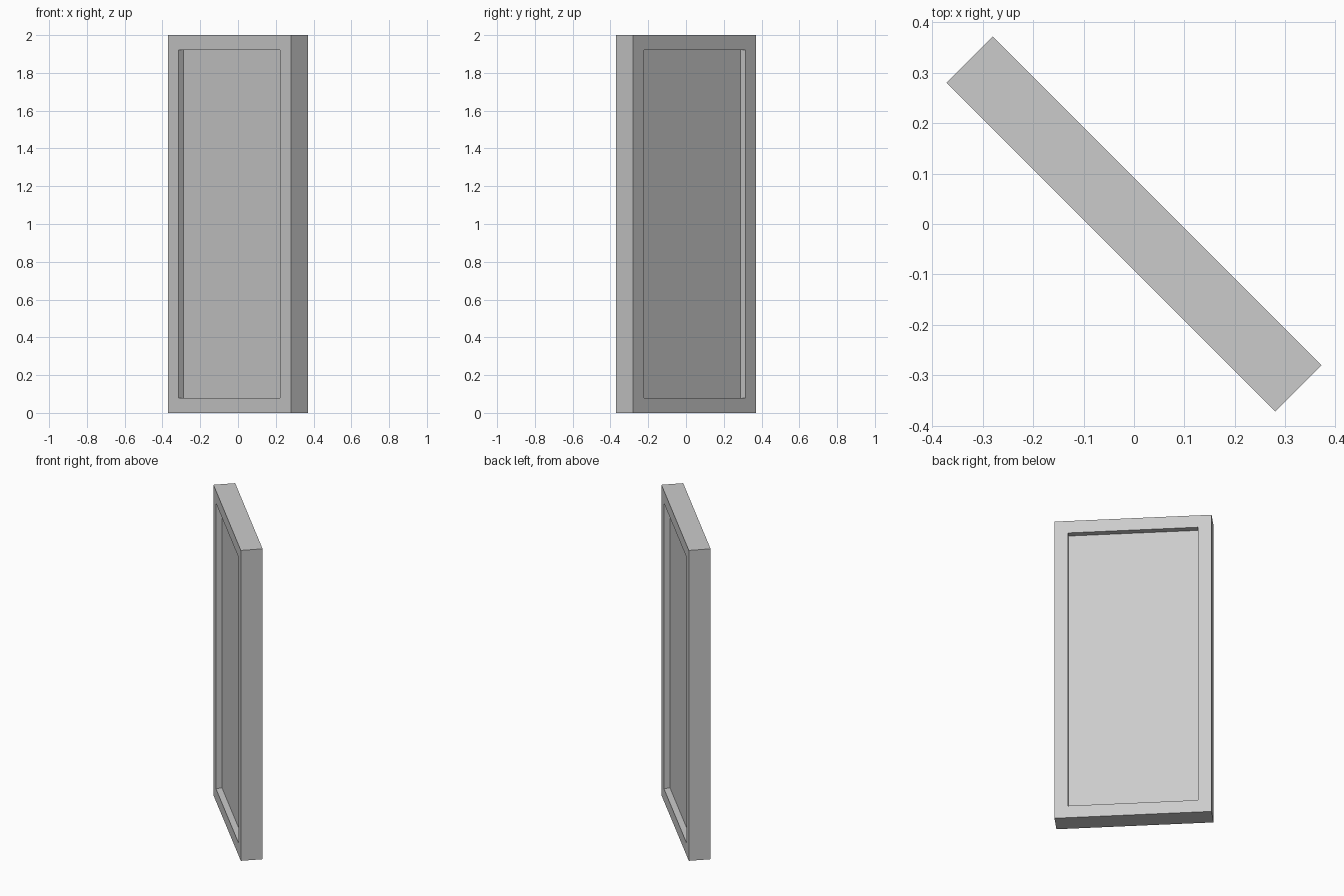
import bpy, bmesh
from math import radians
from mathutils import Matrix

if "Cube" in bpy.data.objects:
    bpy.data.objects.remove(bpy.data.objects["Cube"])

WIDTH, THICK, HEIGHT = 0.921, 0.129, 2.0
BORDER, RECESS = 0.08, 0.037

# Slab standing on the ground
bm = bmesh.new()
bmesh.ops.create_cube(bm, size=1, matrix=Matrix.Translation((0, 0, HEIGHT / 2))
                      @ Matrix.Diagonal((WIDTH, THICK, HEIGHT, 1)))

# Recessed panel on both broad faces: rim stays flush, centre is pushed in
bm.normal_update()
for face in [f for f in bm.faces if abs(f.normal.y) > 0.9]:
    normal = face.normal.copy()
    bmesh.ops.inset_individual(bm, faces=[face], thickness=BORDER, use_even_offset=True)
    inner = bmesh.ops.extrude_discrete_faces(bm, faces=[face])["faces"][0]
    bmesh.ops.translate(bm, verts=inner.verts, vec=-normal * RECESS)
bmesh.ops.recalc_face_normals(bm, faces=bm.faces)

# Turn the panel diagonally
bmesh.ops.rotate(bm, verts=bm.verts, matrix=Matrix.Rotation(radians(-45), 3, 'Z'))

mesh = bpy.data.meshes.new("framed_panel")
bm.to_mesh(mesh)
bm.free()
bpy.context.collection.objects.link(bpy.data.objects.new("framed_panel", mesh))
